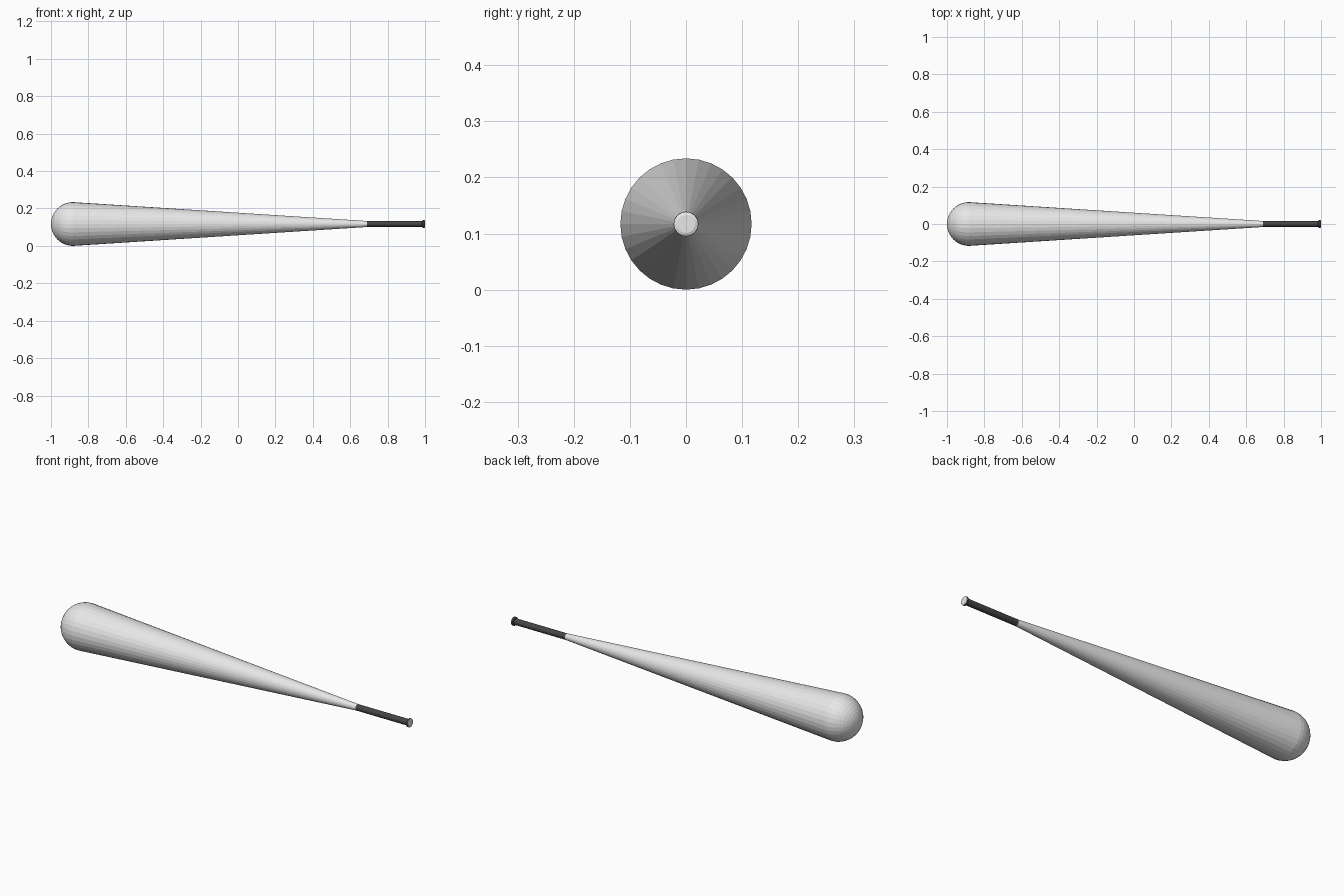
import bpy, bmesh, math

cube = bpy.data.objects.get("Cube")
if cube:
    bpy.data.objects.remove(cube)

SIDES = 32
RADIUS = 0.117
AXIS_Z = RADIUS
GRIP_START, GRIP_END = 0.69, 0.985
GRIP_RADIUS = 0.016
KNOB_RADIUS = 0.022


def material(name, value):
    mat = bpy.data.materials.new(name)
    mat.use_nodes = True
    colour = (value, value, value, 1)
    mat.diffuse_color = colour
    mat.node_tree.nodes["Principled BSDF"].inputs["Base Color"].default_value = colour
    return mat


def lathe(name, profile, mat):
    """Spin (x, radius) points around the long axis; zero radius closes the end."""
    bm = bmesh.new()
    rings = []
    for x, r in profile:
        if r == 0:
            rings.append([bm.verts.new((x, 0, 0))] * SIDES)
        else:
            angles = [math.tau * i / SIDES for i in range(SIDES)]
            rings.append([bm.verts.new((x, r * math.cos(a), r * math.sin(a))) for a in angles])
    for a, b in zip(rings, rings[1:]):
        for i in range(SIDES):
            j = (i + 1) % SIDES
            corners = dict.fromkeys((a[i], a[j], b[j], b[i]))
            bm.faces.new(list(corners))
    bmesh.ops.recalc_face_normals(bm, faces=bm.faces)
    mesh = bpy.data.meshes.new(name)
    bm.to_mesh(mesh)
    bm.free()
    mesh.materials.append(mat)
    obj = bpy.data.objects.new(name, mesh)
    obj.location.z = AXIS_Z
    bpy.context.collection.objects.link(obj)
    return obj


light_grey = material("light grey", 0.8)
black = material("dark grip", 0.06)

# Barrel: rounded end, then a straight taper to the grip
steps = 10
dome = []
for i in range(steps + 1):
    t = math.pi / 2 * i / steps
    dome.append((RADIUS - 1 - RADIUS * math.cos(t), RADIUS * math.sin(t)))
lathe("barrel", dome + [(GRIP_START, GRIP_RADIUS), (GRIP_START, 0)], light_grey)

# Grip with its flared knob
lathe("grip", [(GRIP_START, 0), (GRIP_START, GRIP_RADIUS), (GRIP_END, GRIP_RADIUS),
               (GRIP_END + 0.003, KNOB_RADIUS), (0.996, KNOB_RADIUS), (0.996, 0)], black)

# Pale cap on the end of the knob
lathe("end_cap", [(0.995, 0), (0.995, KNOB_RADIUS - 0.001),
                  (0.998, KNOB_RADIUS - 0.001), (1, 0.016), (1, 0)], light_grey)
